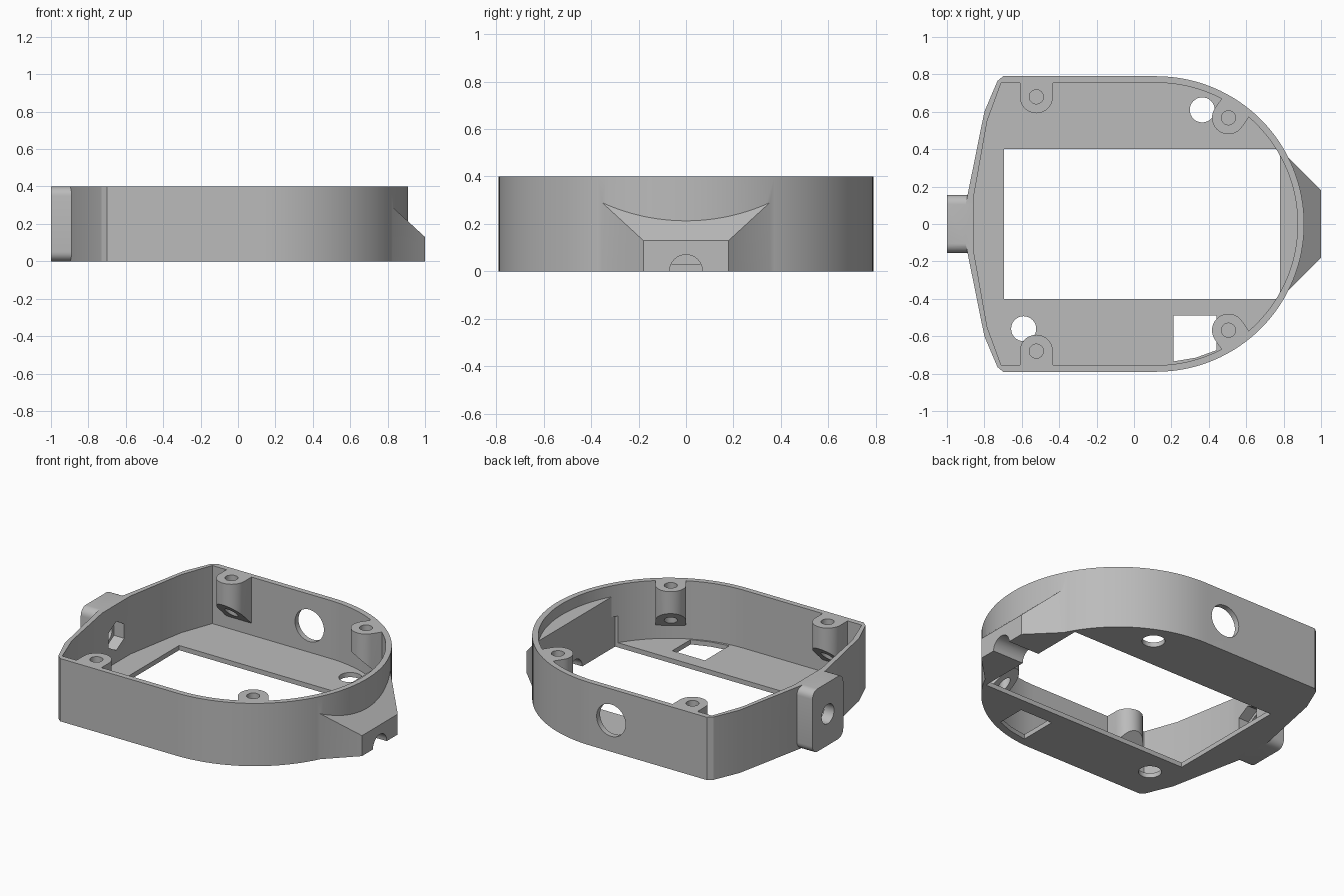
import bpy, bmesh
from math import sin, cos, pi, acos, atan2
from mathutils import Matrix, Vector

if "Cube" in bpy.data.objects:
    bpy.data.objects.remove(bpy.data.objects["Cube"], do_unlink=True)

# One grey plastic for the whole casing
grey = bpy.data.materials.new("grey_plastic")
grey.use_nodes = True
grey.diffuse_color = (0.5, 0.5, 0.5, 1)
grey.node_tree.nodes["Principled BSDF"].inputs["Base Color"].default_value = (0.5, 0.5, 0.5, 1)

# Profile planes: a profile (u, v) extruded along w
ALONG_Z = Matrix.Identity(3)
ALONG_X = Matrix(((0, 0, 1), (1, 0, 0), (0, 1, 0)))   # u = y, v = z
ALONG_Y = Matrix(((0, 1, 0), (0, 0, 1), (1, 0, 0)))   # u = z, v = x
ARC_X = 0.12
HEIGHT = 0.4
FLOOR = 0.03


def finish(name, bm):
    bmesh.ops.recalc_face_normals(bm, faces=bm.faces[:])
    mesh = bpy.data.meshes.new(name)
    bm.to_mesh(mesh)
    bm.free()
    mesh.materials.append(grey)
    ob = bpy.data.objects.new(name, mesh)
    bpy.context.collection.objects.link(ob)
    return ob


def loft(name, start, end):
    """Solid between two matching rings of points."""
    bm = bmesh.new()
    a = [bm.verts.new(p) for p in start]
    b = [bm.verts.new(p) for p in end]
    bm.faces.new(a)
    bm.faces.new(b)
    for i in range(len(a)):
        j = (i + 1) % len(a)
        bm.faces.new((a[i], a[j], b[j], b[i]))
    return finish(name, bm)


def prism(name, pts, w0, w1, axis=ALONG_Z):
    return loft(name, [axis @ Vector((u, v, w0)) for u, v in pts],
                [axis @ Vector((u, v, w1)) for u, v in pts])


def arc(cu, cv, r, a0, a1, n):
    return [(cu + r * cos(a0 + (a1 - a0) * i / n), cv + r * sin(a0 + (a1 - a0) * i / n))
            for i in range(n + 1)]


def circle(cu, cv, r, n=32, turn=0):
    return arc(cu, cv, r, turn, turn + 2 * pi, n)[:-1]


def box(u0, u1, v0, v1):
    return [(u0, v0), (u1, v0), (u1, v1), (u0, v1)]


def combine(target, tool, op="DIFFERENCE"):
    mod = target.modifiers.new("combine", "BOOLEAN")
    mod.operation, mod.object, mod.solver = op, tool, "EXACT"
    bpy.context.view_layer.objects.active = target
    bpy.ops.object.modifier_apply(modifier=mod.name)
    bpy.data.objects.remove(tool, do_unlink=True)


def outline(radius, back):
    """Round front end, straight sides and a tapered back, mirrored in y."""
    return arc(ARC_X, 0, radius, -pi / 2, pi / 2, 64) + back + [(x, -y) for x, y in reversed(back)]


# Casing body with tapered nose and rounded lug
body = prism("case_body", outline(0.79, [(-0.70, 0.79), (-0.73, 0.765), (-0.80, 0.60), (-0.897, 0.12)]), 0, HEIGHT)


def nose_ring(x):
    w, h = 1.18 - x, 0.13 + 0.92 * (1 - x)
    return [(x, -w, 0), (x, w, 0), (x, w, h), (x, -w, h)]


combine(body, loft("nose", nose_ring(0.82), nose_ring(1.0)), "UNION")
R = 0.05
lug = []
for k, (y, z) in enumerate([(0.155 - R, HEIGHT - R), (R - 0.155, HEIGHT - R), (R - 0.155, R), (0.155 - R, R)]):
    lug += arc(y, z, R, k * pi / 2, (k + 1) * pi / 2, 6)
combine(body, prism("lug", lug, -1.0, -0.8, ALONG_X), "UNION")

# Hollow interior and floor openings
combine(body, prism("cavity", outline(0.755, [(-0.71, 0.755), (-0.785, 0.55), (-0.858, 0.14)]), FLOOR, 1))
combine(body, prism("window", box(-0.695, 0.78, -0.4, 0.4), -1, 0.2))
combine(body, prism("port", [(0.21, -0.49), (0.44, -0.49), (0.44, -0.675), (0.33, -0.715), (0.21, -0.735)], -1, 0.2))
for x, y in [(0.365, 0.61), (-0.59, -0.56)]:
    combine(body, prism("floor_hole", circle(x, y, 0.067), -1, 0.2))

# Side hole, lug bolt hole and hexagonal nut pocket
combine(body, prism("side_hole", circle(0.2, -0.025, 0.102, 40), 0.6, 1, ALONG_Y))
combine(body, prism("bolt_hole", circle(0, 0.2, 0.062), -1.1, -0.8, ALONG_X))
combine(body, prism("nut_pocket", circle(0, 0.2, 0.092, 6, pi / 2), -0.93, -0.8, ALONG_X))

# Solid block behind the nose
half = acos((0.78 - ARC_X) / 0.77)
block = prism("nose_block", arc(ARC_X, 0, 0.77, -half, half, 24), 0, 0.33)
for part in (body, block):
    combine(part, prism("cable_channel", circle(0, 0, 0.07), 0.6, 1.2, ALONG_X))

# Screw bosses joined to the wall, undersides sloping down towards it
parts = [body, block]
for label, x, y, reach in [("back", -0.522, 0.68, 0.09), ("front", 0.505, 0.568, 0.085)]:
    for side, sign in [("left", 1), ("right", -1)]:
        turn = pi / 2 if label == "back" else atan2(y, x - ARC_X)
        profile = arc(0, 0, 0.088, pi / 2, 3 * pi / 2, 20) + [(reach, -0.088), (reach, 0.088)]
        place = Matrix.Translation((x, sign * y, 0)) @ Matrix.Rotation(sign * turn, 4, "Z")
        boss = loft(side + "_" + label + "_boss",
                    [place @ Vector((u, v, 0.177 - 0.95 * u)) for u, v in profile],
                    [place @ Vector((u, v, HEIGHT)) for u, v in profile])
        combine(boss, prism("screw_hole", circle(x, sign * y, 0.038, 24), -1, 1))
        parts.append(boss)

# Smooth curved faces, keep hard edges
bpy.ops.object.select_all(action="DESELECT")
for ob in parts:
    ob.select_set(True)
bpy.context.view_layer.objects.active = body
bpy.ops.object.shade_smooth_by_angle(angle=pi / 9)
